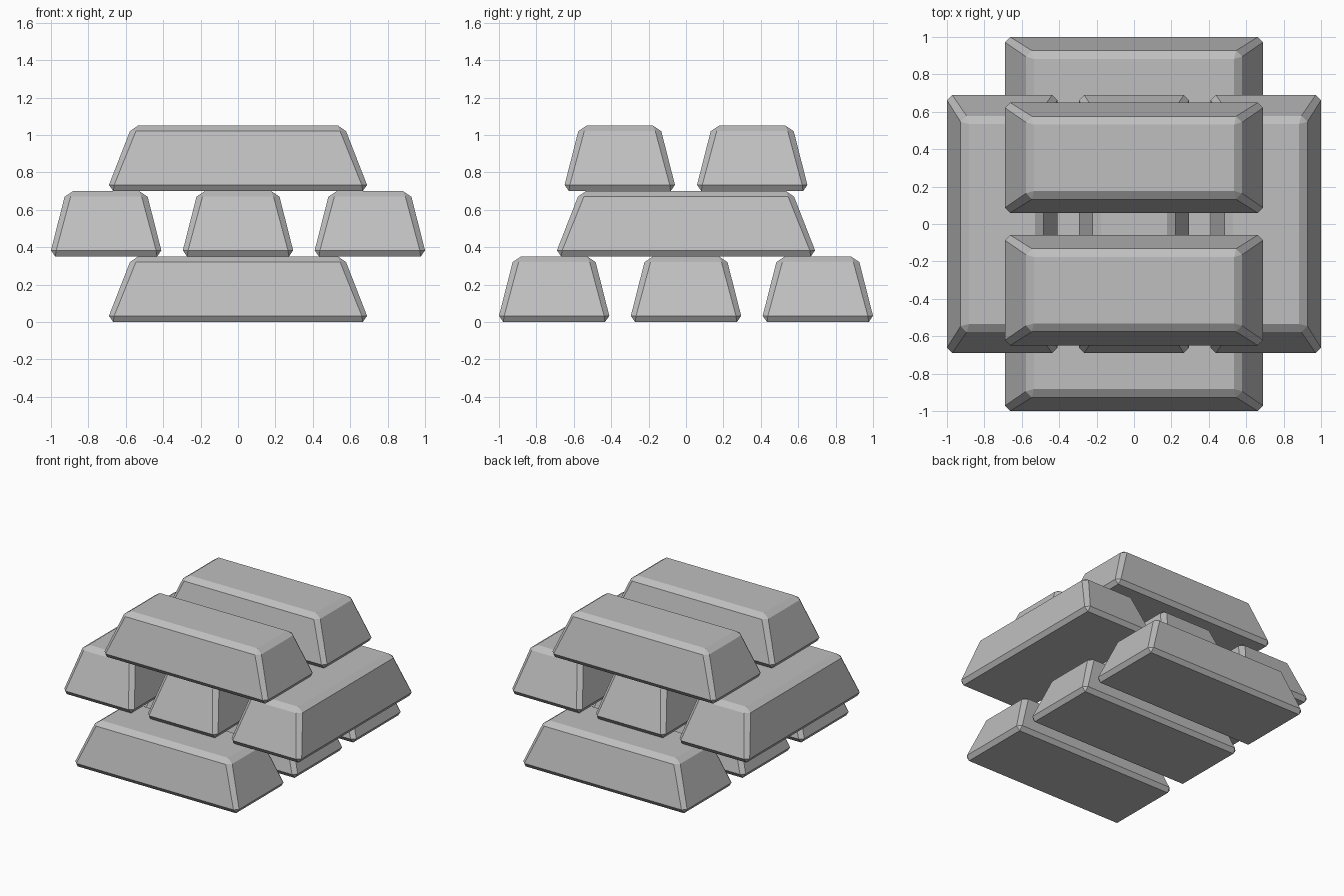
import bpy
import bmesh
from math import radians
from mathutils import Matrix

cube = bpy.data.objects.get("Cube")
if cube:
    bpy.data.objects.remove(cube, do_unlink=True)

metal = bpy.data.materials.new("grey_metal")
metal.use_nodes = True
COLOUR = (0.52, 0.52, 0.52, 1)
metal.diffuse_color = COLOUR
metal.node_tree.nodes["Principled BSDF"].inputs["Base Color"].default_value = COLOUR

# Bar outline by height: z, half length, half width, corner cut
RINGS = [
    (0.0, 0.667, 0.272, 0),
    (0.033, 0.69, 0.295, 0.028),
    (0.32, 0.578, 0.222, 0.032),
    (0.35, 0.535, 0.177, 0),
]


def bar_mesh():
    """Tapered ingot with chamfered edges, lying along x."""
    bm = bmesh.new()
    for z, a, b, cut in RINGS:
        for sx in (-1, 1):
            for sy in (-1, 1):
                bm.verts.new((sx * a, sy * (b - cut), z))
                if cut:
                    bm.verts.new((sx * (a - cut), sy * b, z))
    bmesh.ops.convex_hull(bm, input=bm.verts[:])
    bmesh.ops.dissolve_limit(bm, angle_limit=radians(2), verts=bm.verts[:], edges=bm.edges[:])
    bmesh.ops.recalc_face_normals(bm, faces=bm.faces[:])
    mesh = bpy.data.meshes.new("bar")
    bm.to_mesh(mesh)
    bm.free()
    mesh.materials.append(metal)
    return mesh


bar = bar_mesh()


def layer(name, z, offsets, along_y=False):
    """Row of parallel bars, spaced across their length."""
    turn = Matrix.Rotation(radians(-90 if along_y else 0), 4, "Z")
    for i, offset in enumerate(offsets, 1):
        obj = bpy.data.objects.new(f"{name}_bar_{i}", bar)
        obj.matrix_world = turn @ Matrix.Translation((0, offset, z))
        bpy.context.collection.objects.link(obj)


# Crossed stack of three layers
layer("bottom", 0, (-0.705, 0, 0.705))
layer("middle", 0.35, (-0.705, 0, 0.705), along_y=True)
layer("top", 0.70, (-0.354, 0.354))
